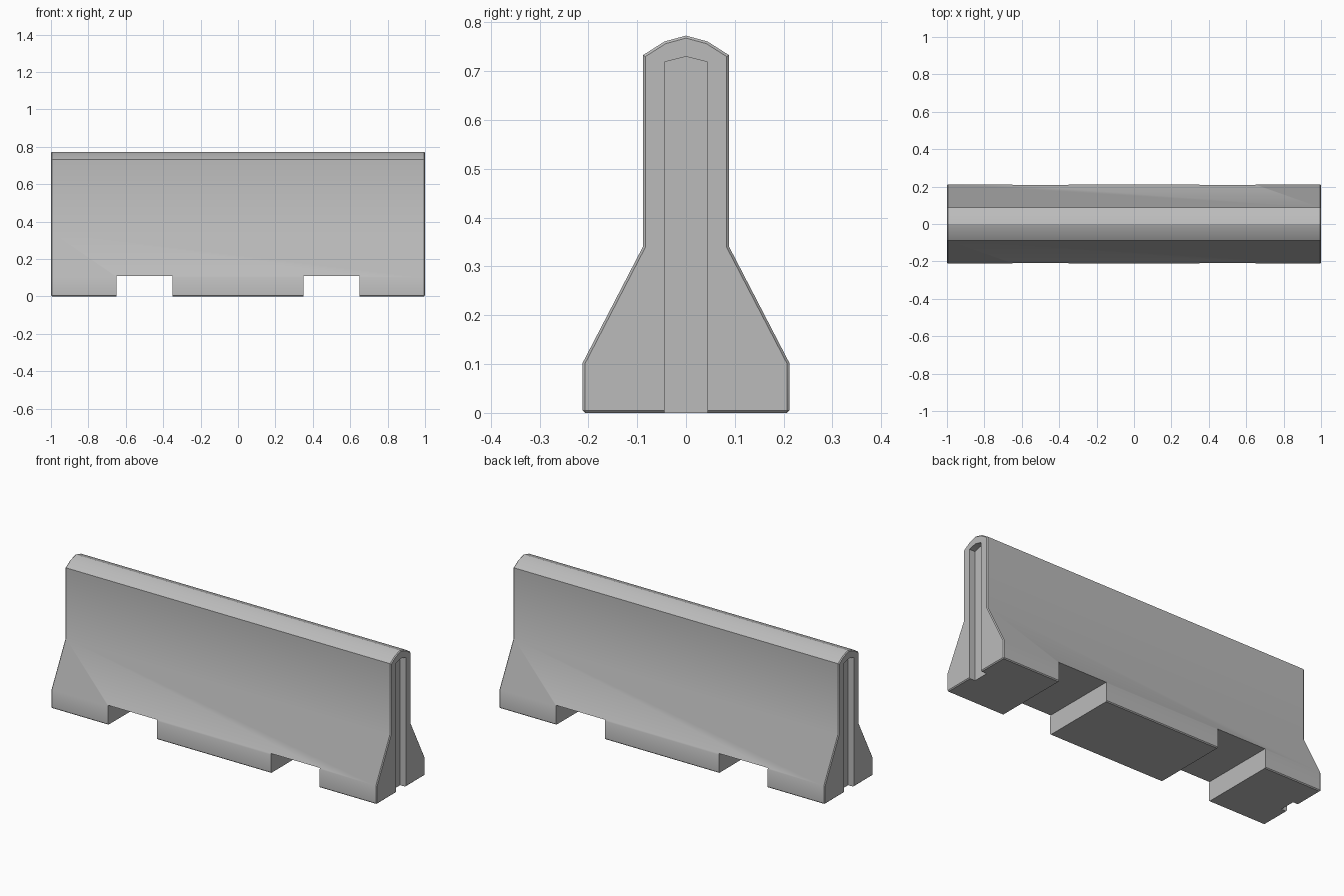
import bpy, bmesh
from math import radians
from mathutils import Vector

cube = bpy.data.objects.get("Cube")
if cube:
    bpy.data.objects.remove(cube, do_unlink=True)

concrete = bpy.data.materials.new("concrete grey")
concrete.use_nodes = True
GREY = (0.5, 0.5, 0.5, 1)
concrete.diffuse_color = GREY
concrete.node_tree.nodes["Principled BSDF"].inputs["Base Color"].default_value = GREY


def extrude_profile(name, half, x0, x1):
    """Mirror a half outline (y, z) from bottom to top centre, sweep it along x."""
    outline = half + [(-y, z) for y, z in reversed(half) if y > 0]
    bm = bmesh.new()
    face = bm.faces.new([bm.verts.new((x0, y, z)) for y, z in outline])
    swept = bmesh.ops.extrude_face_region(bm, geom=[face])
    verts = [g for g in swept["geom"] if isinstance(g, bmesh.types.BMVert)]
    bmesh.ops.translate(bm, vec=Vector((x1 - x0, 0, 0)), verts=verts)
    bmesh.ops.recalc_face_normals(bm, faces=bm.faces)
    mesh = bpy.data.meshes.new(name)
    bm.to_mesh(mesh)
    bm.free()
    obj = bpy.data.objects.new(name, mesh)
    bpy.context.collection.objects.link(obj)
    mesh.materials.append(concrete)
    return obj


# Barrier body: wide foot, sloped flank, upright wall, peaked cap
barrier = extrude_profile("barrier_body", [
    (0.212, 0), (0.212, 0.102), (0.088, 0.341), (0.088, 0.733),
    (0.044, 0.761), (0, 0.773)], -1, 1)
bpy.context.view_layer.objects.active = barrier
barrier.select_set(True)


def apply(kind, **settings):
    mod = barrier.modifiers.new(kind.lower(), kind)
    for key, value in settings.items():
        setattr(mod, key, value)
    bpy.ops.object.modifier_apply(modifier=mod.name)


# Slightly softened end and bottom edges
apply("BEVEL", width=0.005, segments=1, limit_method='ANGLE', angle_limit=radians(70))

# Forklift openings through the foot and connection grooves in both ends
opening = [(0.3, -0.1), (0.3, 0.108)]
groove = [(0.044, -0.1), (0.044, 0.719), (0, 0.73)]
DEPTH = 0.035
for side in (-1, 1):
    for name, half, a, b in (("fork_opening", opening, 0.35, 0.65),
                             ("end_groove", groove, 1 - DEPTH, 1.1)):
        lo, hi = sorted((side * a, side * b))
        cutter = extrude_profile(name, half, lo, hi)
        apply("BOOLEAN", operation='DIFFERENCE', solver='EXACT', object=cutter)
        bpy.data.objects.remove(cutter, do_unlink=True)

bpy.ops.object.shade_smooth_by_angle(angle=radians(30))
